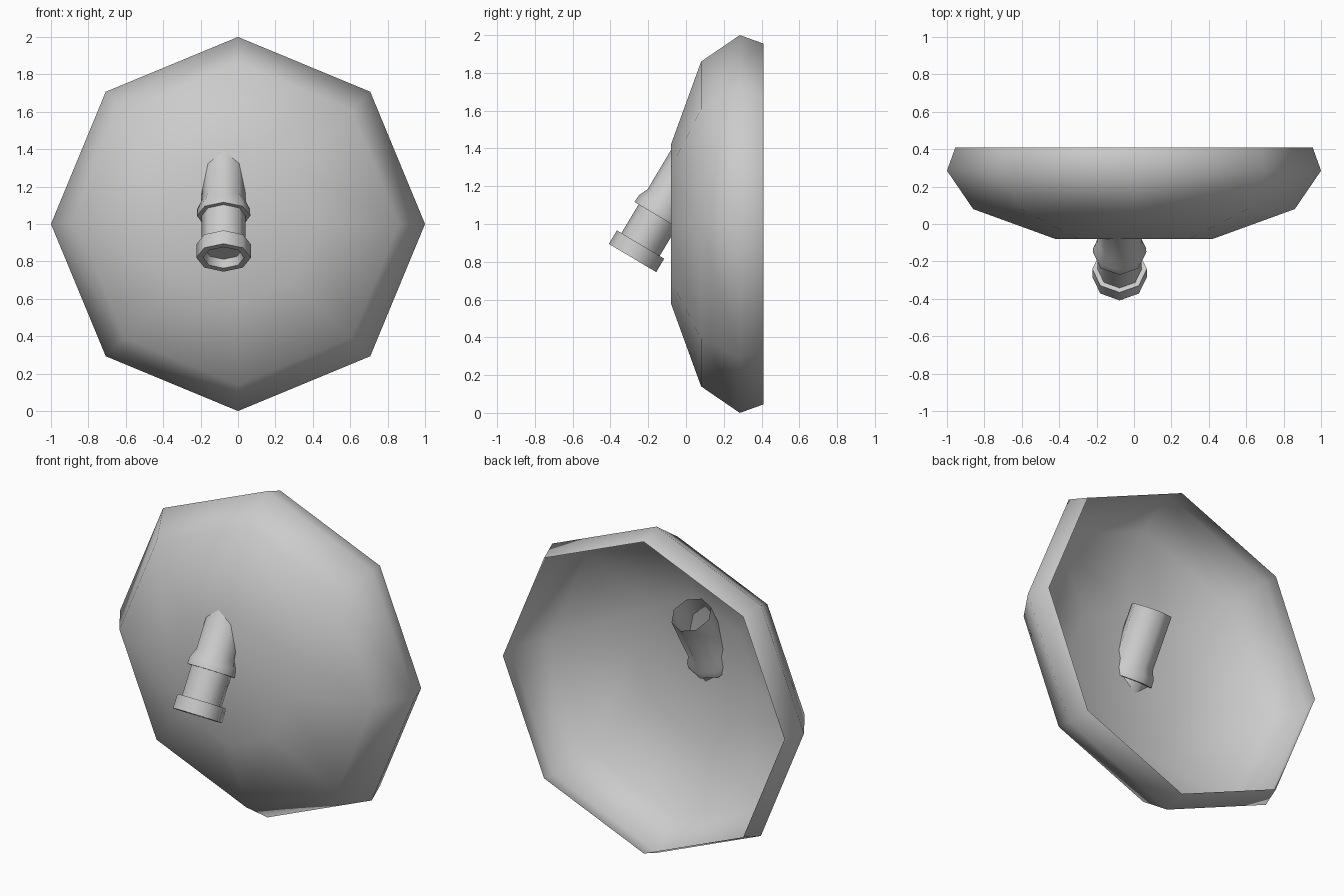
import bpy, bmesh
from math import radians, pi, cos, sin
from mathutils import Matrix

if "Cube" in bpy.data.objects:
    bpy.data.objects.remove(bpy.data.objects["Cube"])

SIDES = 8


def lathe(name, profile, location, tilt, smooth_angle):
    """Revolve (radius, height) points around local z, then tilt about x."""
    bm = bmesh.new()
    rings = []
    for r, h in profile:
        rings.append([bm.verts.new((r * cos(2 * pi * i / SIDES),
                                    r * sin(2 * pi * i / SIDES), h))
                      for i in range(SIDES)])
    # first ring is closed by a flat cap, last ring stays open
    bm.faces.new(list(reversed(rings[0])))
    for a, b in zip(rings, rings[1:]):
        for i in range(SIDES):
            j = (i + 1) % SIDES
            bm.faces.new((a[i], a[j], b[j], b[i]))
    bm.transform(Matrix.Translation(location) @ Matrix.Rotation(radians(tilt), 4, 'X'))
    bm.normal_update()
    mesh = bpy.data.meshes.new(name)
    bm.to_mesh(mesh)
    bm.free()
    obj = bpy.data.objects.new(name, mesh)
    bpy.context.collection.objects.link(obj)
    bpy.ops.object.select_all(action='DESELECT')
    obj.select_set(True)
    bpy.context.view_layer.objects.active = obj
    bpy.ops.object.shade_smooth_by_angle(angle=radians(smooth_angle))
    return obj


# Shallow octagonal bowl, open at the back
lathe("bowl", [(0.42, -0.08), (0.86, 0.08), (1.0, 0.285), (0.955, 0.41)],
      (0, 0, 1), -90, 80)

# Tilted spout: recessed mouth, end collar, pipe, flange, open inner end
lathe("spout", [(0.10, 0.05), (0.11, 0.0), (0.146, 0.0), (0.146, 0.083),
                (0.118, 0.083), (0.118, 0.26), (0.143, 0.26), (0.141, 0.302),
                (0.118, 0.354), (0.118, 0.668)],
      (-0.077, -0.283, 0.82), -30.8, 50)
